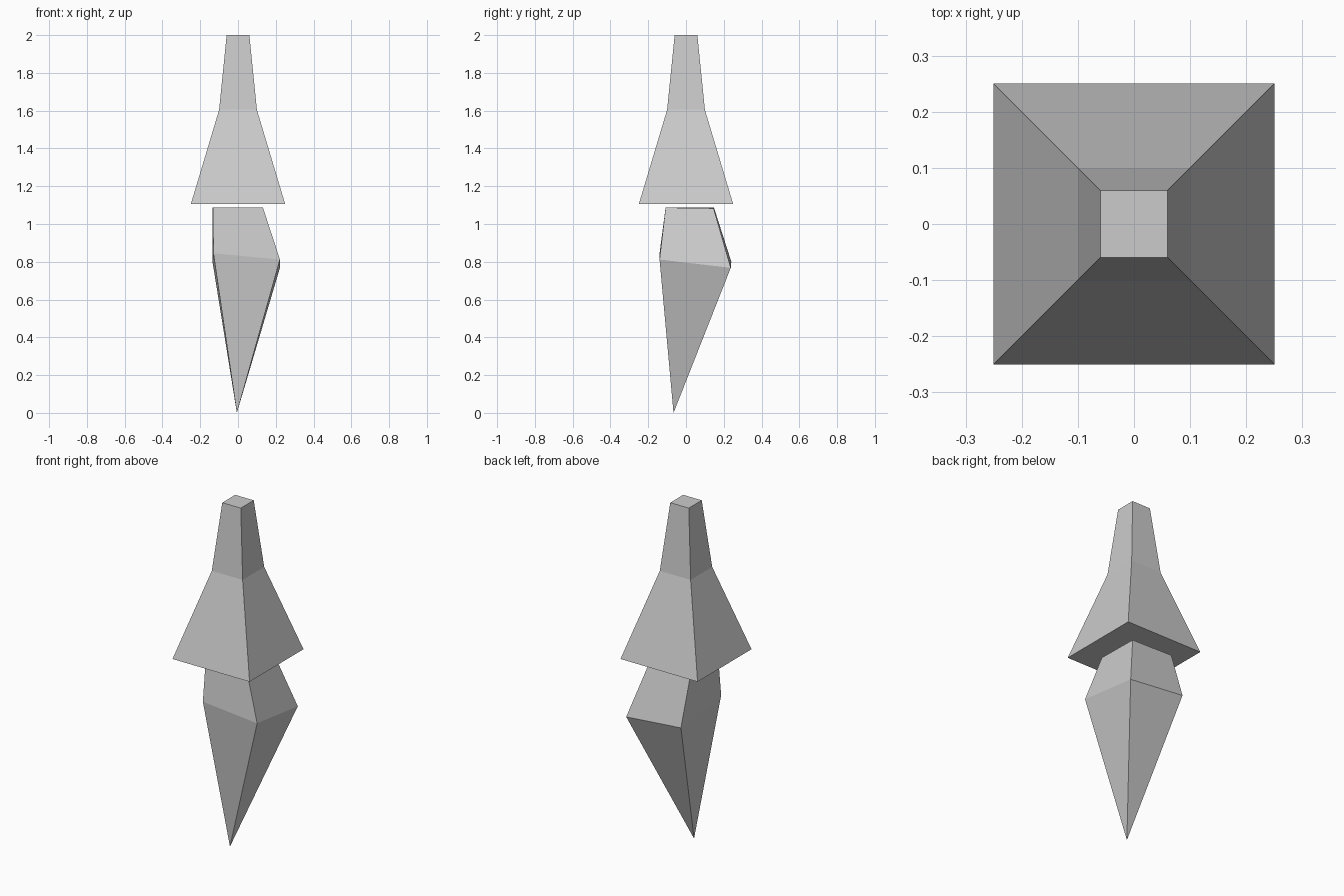
import bpy, bmesh

if "Cube" in bpy.data.objects:
    bpy.data.objects.remove(bpy.data.objects["Cube"])


def loft(name, rings):
    """Skin a stack of four-sided rings, bottom to top; a one-point ring is a tip."""
    bm = bmesh.new()
    loops = [[bm.verts.new(p) for p in ring] for ring in rings]
    for low, high in zip(loops, loops[1:]):
        for i in range(4):
            j = (i + 1) % 4
            if len(low) == 1:
                bm.faces.new((low[0], high[j], high[i]))
            else:
                bm.faces.new((low[i], low[j], high[j], high[i]))
    for cap in (loops[0], loops[-1]):
        if len(cap) == 4:
            bm.faces.new(cap)
    bmesh.ops.recalc_face_normals(bm, faces=bm.faces[:])
    mesh = bpy.data.meshes.new(name)
    bm.to_mesh(mesh)
    bm.free()
    obj = bpy.data.objects.new(name, mesh)
    bpy.context.collection.objects.link(obj)
    return obj


def square(r, z):
    return [(-r, -r, z), (r, -r, z), (r, r, z), (-r, r, z)]


# Flared upper body with a narrow neck
loft("upper_spire", [square(0.25, 1.105), square(0.10, 1.605), square(0.06, 2.0)])

# Skewed lower spike: tip, tilted widest ring, slightly tilted top
loft("lower_spike", [
    [(-0.006, -0.066, 0.0)],
    [(-0.13, -0.14, 0.845), (0.222, -0.14, 0.812), (0.222, 0.237, 0.768), (-0.135, 0.24, 0.80)],
    [(-0.133, -0.108, 1.087), (0.132, -0.108, 1.087), (0.132, 0.146, 1.083), (-0.135, 0.148, 1.087)],
])
